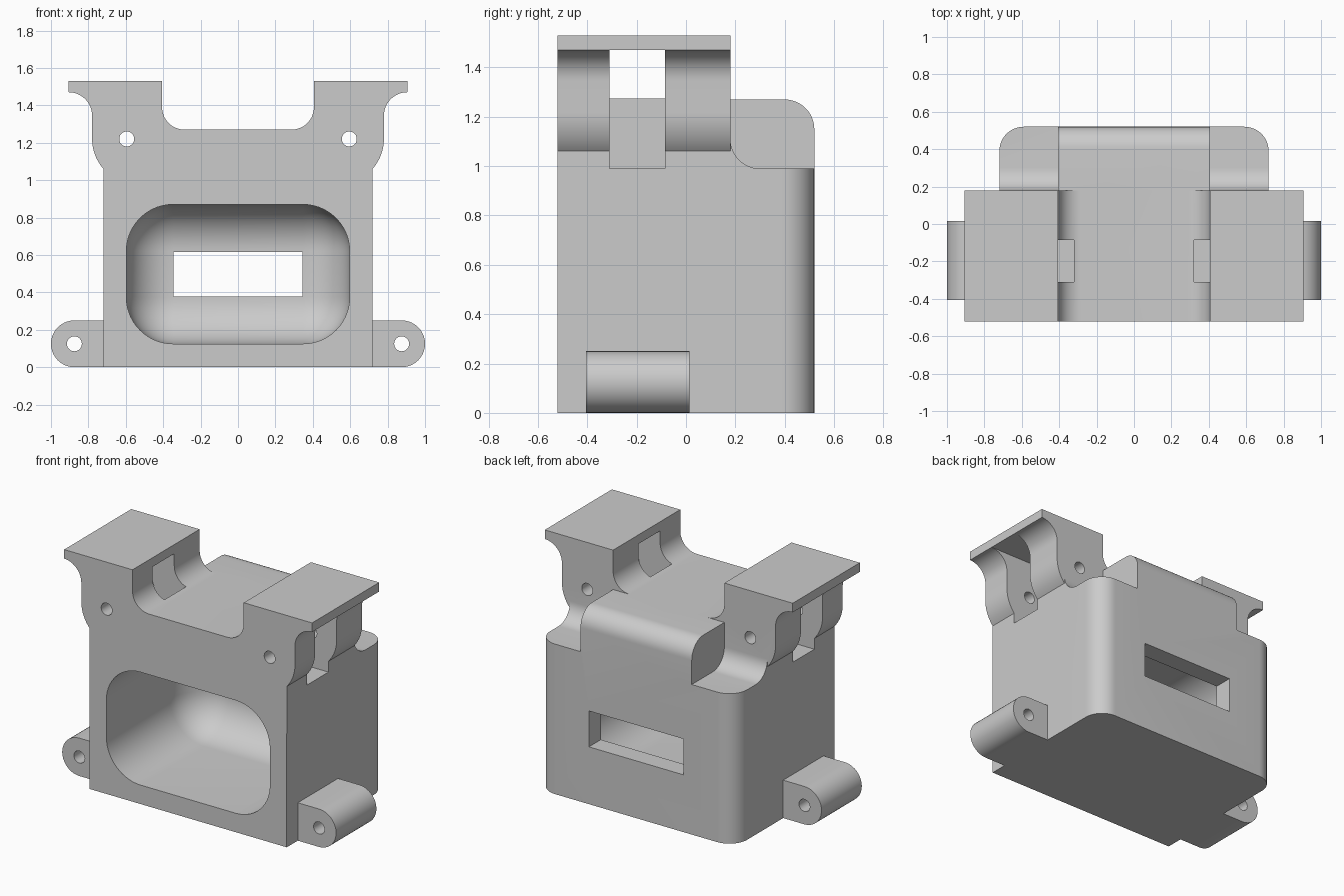
import bpy, bmesh
from math import radians, cos, sin
from mathutils import Vector

cube = bpy.data.objects.get("Cube")
if cube:
    bpy.data.objects.remove(cube, do_unlink=True)

grey = bpy.data.materials.new("light_grey")
grey.use_nodes = True
grey.diffuse_color = (0.6, 0.6, 0.6, 1)
for node in grey.node_tree.nodes:
    if node.type == 'BSDF_PRINCIPLED':
        node.inputs["Base Color"].default_value = (0.6, 0.6, 0.6, 1)


def arc(cx, cy, r, a0, a1, n=12):
    angles = [radians(a0 + (a1 - a0) * i / n) for i in range(n + 1)]
    return [(cx + r * cos(a), cy + r * sin(a)) for a in angles]


def prism(name, pts, axis, lo, hi):
    """Extrude a closed 2D outline along an axis between lo and hi."""
    place = {'X': lambda u, v, w: (w, u, v),
             'Y': lambda u, v, w: (u, w, v),
             'Z': lambda u, v, w: (u, v, w)}[axis]
    bm = bmesh.new()
    base = bm.faces.new([bm.verts.new(place(u, v, lo)) for u, v in pts])
    ext = bmesh.ops.extrude_face_region(bm, geom=[base])
    top = [g for g in ext["geom"] if isinstance(g, bmesh.types.BMVert)]
    bmesh.ops.translate(bm, verts=top, vec=Vector(place(0, 0, hi - lo)))
    bmesh.ops.recalc_face_normals(bm, faces=bm.faces)
    me = bpy.data.meshes.new(name)
    bm.to_mesh(me)
    bm.free()
    me.materials.append(grey)
    ob = bpy.data.objects.new(name, me)
    bpy.context.collection.objects.link(ob)
    return ob


def box(name, x, y, z):
    return prism(name, [(x[0], y[0]), (x[1], y[0]), (x[1], y[1]), (x[0], y[1])], 'Z', *z)


def select(ob):
    bpy.ops.object.select_all(action='DESELECT')
    ob.select_set(True)
    bpy.context.view_layer.objects.active = ob


def combine(ob, other, op='DIFFERENCE'):
    """Boolean the other object into ob, then remove it."""
    select(ob)
    mod = ob.modifiers.new("boolean", 'BOOLEAN')
    mod.operation, mod.solver, mod.object = op, 'EXACT', other
    bpy.ops.object.modifier_apply(modifier=mod.name)
    bpy.data.objects.remove(other, do_unlink=True)


def circle(cx, cy, r):
    return arc(cx, cy, r, 0, 360, 24)[:-1]


FRONT, MID, BACK, SIDE, INNER = -0.52, 0.18, 0.52, 0.72, 0.406

# Front block with the two flared arms
half = ([(SIDE, 0)] + arc(0.54, 1.22, 0.24, -41.4, 0)
        + arc(0.905, 1.345, 0.125, 180, 90)
        + [(0.905, 1.53), (INNER, 1.53)]
        + arc(INNER - 0.12, 1.39, 0.12, 0, -90))
body = prism("housing_body", half + [(-x, z) for x, z in reversed(half)], 'Y', FRONT, MID)

# Rear block with rounded vertical corners
corner = arc(SIDE - 0.13, BACK - 0.13, 0.13, 0, 90)
plan = [(SIDE, MID)] + corner + [(-x, y) for x, y in reversed(corner)] + [(-SIDE, MID)]
rear = prism("rear_block", plan, 'Z', 0, 1.27)

# Rounded top rear edge
edge = arc(0.40, 1.15, 0.12, 0, 90) + [(0.40, 1.4), (0.7, 1.4), (0.7, 1.15)]
combine(rear, prism("edge_cutter", edge, 'X', -1, 1))

# Lowered shoulders with a concave fillet against the arms
step = arc(MID + 0.12, 1.11, 0.12, 180, 270) + [(0.7, 0.99), (0.7, 1.4), (MID, 1.4)]
for s in (-1, 1):
    lo, hi = sorted((s * INNER, s))
    combine(rear, prism("shoulder_cutter", step, 'X', lo, hi))
combine(body, rear, 'UNION')

# Bowl-shaped front cavity with generous rounding
bowl = box("cavity_cutter", (-0.597, 0.597), (-1.2, 0.395), (0.125, 0.87))
select(bowl)
bevel = bowl.modifiers.new("bevel", 'BEVEL')
bevel.width, bevel.segments = 0.25, 14
bpy.ops.object.modifier_apply(modifier=bevel.name)
combine(body, bowl)

# Rear window through to the cavity
combine(body, box("window_cutter", (-0.345, 0.345), (0.3, 0.7), (0.378, 0.615)))

# Arm slots and pin holes
for s in (-1, 1):
    combine(body, box("slot_cutter", sorted((s * 0.32, s)), (-0.31, -0.085), (0.99, 1.47)))
    combine(body, prism("pin_cutter", circle(s * 0.595, 1.22, 0.04), 'Y', -0.7, 0.4))

# Mounting ears with screw holes
parts = [body]
for s, side in ((1, "left"), (-1, "right")):
    outline = [(SIDE, 0)] + arc(0.875, 0.125, 0.125, -90, 90, 20) + [(SIDE, 0.25)]
    ear = prism(side + "_mounting_ear", [(s * x, z) for x, z in outline], 'Y', -0.405, 0.015)
    combine(ear, prism("screw_cutter", circle(s * 0.875, 0.125, 0.04), 'Y', -0.6, 0.2))
    parts.append(ear)

for ob in parts:
    select(ob)
    bpy.ops.object.shade_smooth_by_angle(angle=radians(30))
